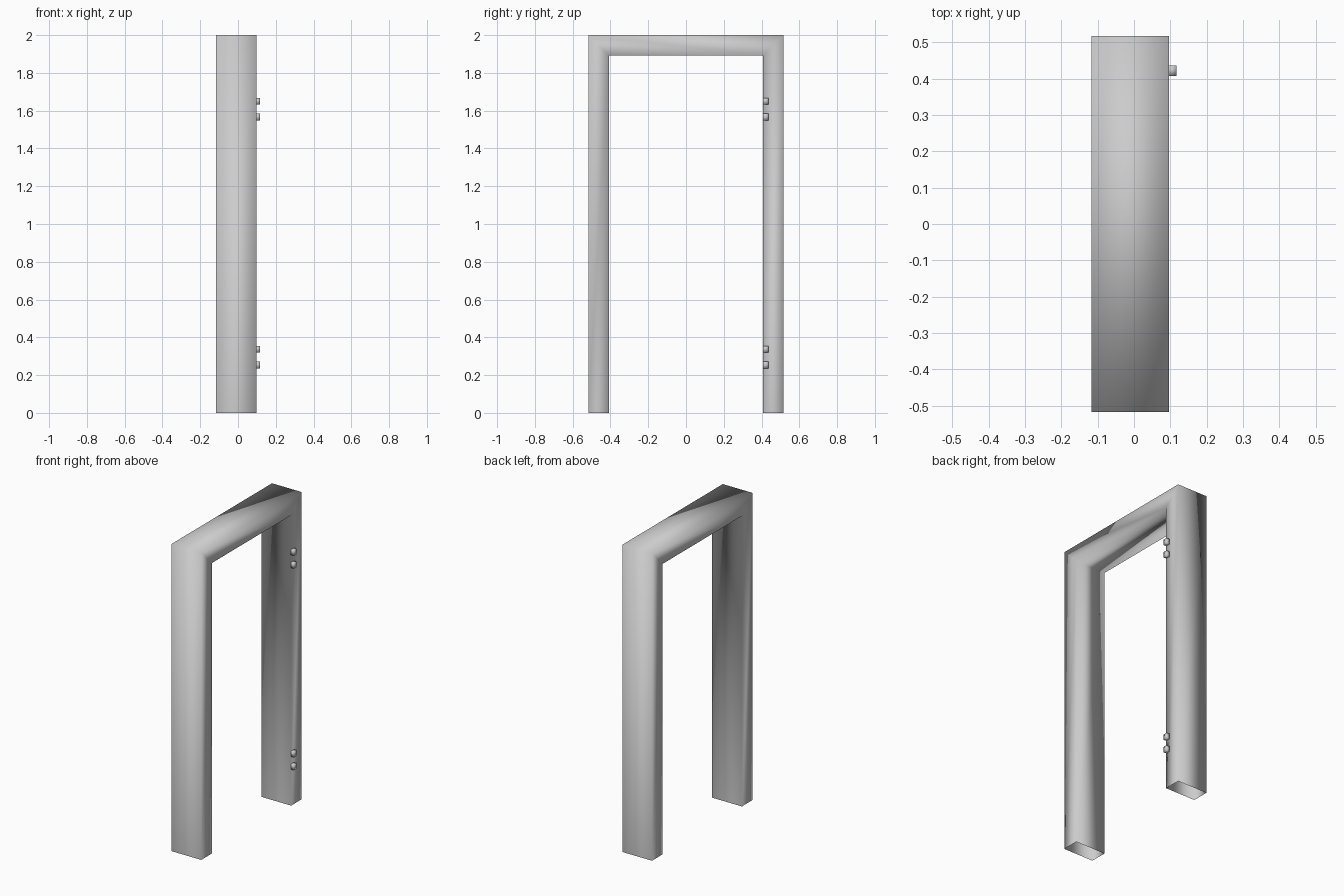
import bpy
import bmesh
from mathutils import Matrix

cube = bpy.data.objects.get("Cube")
if cube:
    bpy.data.objects.remove(cube, do_unlink=True)

grey = bpy.data.materials.new("light_grey")
grey.use_nodes = True
colour = (0.6, 0.6, 0.6, 1)
grey.diffuse_color = colour
grey.node_tree.nodes["Principled BSDF"].inputs["Base Color"].default_value = colour


def finish(bm, name):
    bmesh.ops.recalc_face_normals(bm, faces=bm.faces)
    for face in bm.faces:
        face.smooth = True
    mesh = bpy.data.meshes.new(name)
    bm.to_mesh(mesh)
    bm.free()
    mesh.materials.append(grey)
    bpy.context.collection.objects.link(bpy.data.objects.new(name, mesh))


HALF_WIDTH, HEIGHT, THICK = 0.517, 2.0, 0.109
X_MIN, X_MAX = -0.117, 0.097
INNER, UNDER = HALF_WIDTH - THICK, HEIGHT - THICK

# Door frame: hollow rectangular tube swept foot, corner, corner, foot, with open feet
path = [((-HALF_WIDTH, 0), (-INNER, 0)),
        ((-HALF_WIDTH, HEIGHT), (-INNER, UNDER)),
        ((HALF_WIDTH, HEIGHT), (INNER, UNDER)),
        ((HALF_WIDTH, 0), (INNER, 0))]
bm = bmesh.new()
rings = []
for outer, inner in path:
    corners = [(X_MIN, *outer), (X_MAX, *outer), (X_MAX, *inner), (X_MIN, *inner)]
    rings.append([bm.verts.new(c) for c in corners])
for a, b in zip(rings, rings[1:]):
    for i in range(4):
        j = (i + 1) % 4
        bm.faces.new((a[i], a[j], b[j], b[i]))
finish(bm, "door_frame")

# Hinge studs: two pairs of small blocks on the left face of the back post
STUD_END = 0.117
stud_size = (STUD_END - X_MAX + 0.004, 0.028, 0.036)
for pair, z in (("lower", 0.295), ("upper", 1.608)):
    for side, dz in (("bottom", -0.042), ("top", 0.042)):
        bm = bmesh.new()
        centre = (STUD_END - stud_size[0] / 2, 0.422, z + dz)
        bmesh.ops.create_cube(bm, size=1, matrix=Matrix.Translation(centre)
                              @ Matrix.Diagonal((*stud_size, 1)))
        finish(bm, f"{pair}_hinge_stud_{side}")
